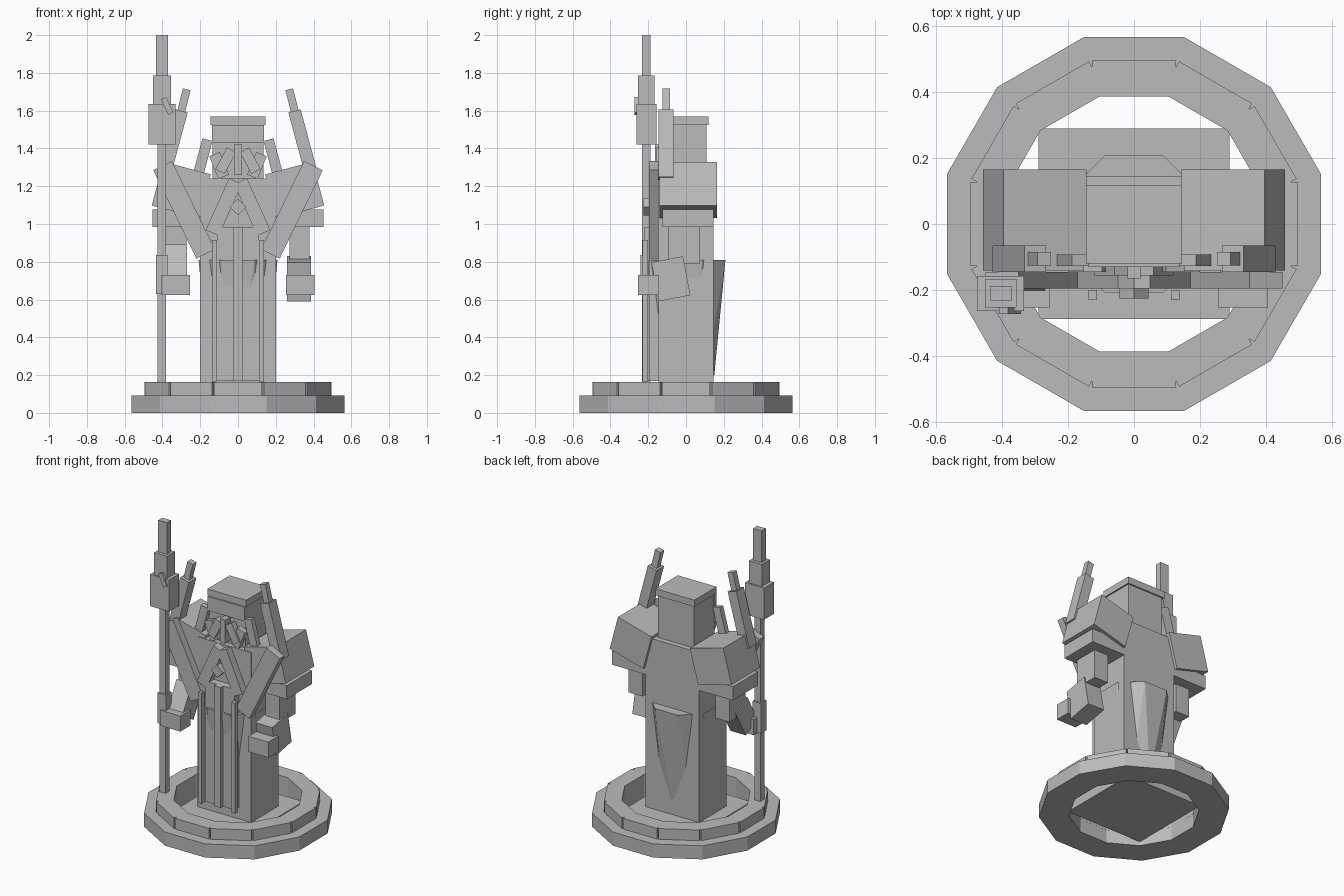
import bpy, bmesh, math
from mathutils import Matrix, Vector

if "Cube" in bpy.data.objects:
    bpy.data.objects.remove(bpy.data.objects["Cube"], do_unlink=True)

stone = bpy.data.materials.new("stone_grey")
stone.use_nodes = True
GREY = (0.5, 0.5, 0.5, 1)
stone.diffuse_color = GREY
stone.node_tree.nodes["Principled BSDF"].inputs["Base Color"].default_value = GREY


def finish(name, bm):
    bmesh.ops.recalc_face_normals(bm, faces=bm.faces)
    mesh = bpy.data.meshes.new(name)
    bm.to_mesh(mesh)
    bm.free()
    mesh.materials.append(stone)
    obj = bpy.data.objects.new(name, mesh)
    bpy.context.collection.objects.link(obj)
    return obj


def block(name, centre, size, tilt=0, axis='Y'):
    """Box by centre and size, tilted by degrees about one axis."""
    bm = bmesh.new()
    bmesh.ops.create_cube(bm, size=1)
    m = (Matrix.Translation(centre) @ Matrix.Rotation(math.radians(tilt), 4, axis)
         @ Matrix.Diagonal((*size, 1)))
    bmesh.ops.transform(bm, matrix=m, verts=bm.verts)
    return finish(name, bm)


def span(name, x, y, z):
    """Box by its limits on each axis."""
    lims = (x, y, z)
    return block(name, [(a + b) / 2 for a, b in lims], [b - a for a, b in lims])


def pair(name, centre, size, tilt=0):
    """Left and right mirrored boxes, tilted in the front plane."""
    for side, s in (("left", 1), ("right", -1)):
        block(f"{side}_{name}", (s * centre[0], *centre[1:]), size, s * tilt)


def circle(bm, radius, z, count, turn):
    return [bm.verts.new((radius * math.cos(a), radius * math.sin(a), z))
            for a in (math.tau * (i + turn) / count for i in range(count))]


# Base: twelve-sided ring, ring of blocks on top, square floor plate
bm = bmesh.new()
loops = [circle(bm, r, z, 12, 0.5) for r, z in
         ((0.585, 0), (0.585, 0.092), (0.4, 0.092), (0.4, 0))]
for k in range(4):
    a, b = loops[k], loops[(k + 1) % 4]
    for i in range(12):
        j = (i + 1) % 12
        bm.faces.new((a[i], a[j], b[j], b[i]))
finish("base_ring", bm)

for i in range(12):
    a = math.tau * i / 12
    block(f"base_block_{i + 1}", (0.44 * math.cos(a), 0.44 * math.sin(a), 0.127),
          (0.108, 0.254, 0.075), math.degrees(a), 'Z')
span("floor_plate", (-0.288, 0.288), (-0.287, 0.289), (0.03, 0.09))

# Robe body and flared skirt whose corners poke through it
span("robe_body", (-0.2, 0.2), (-0.145, 0.145), (0.08, 1.24))
bm = bmesh.new()
upper = circle(bm, 0.226, 0.81, 8, 0.5)
lower = circle(bm, 0.15, 0.2, 8, 0)
for i in range(8):
    j = (i + 1) % 8
    bm.faces.new((upper[i], upper[j], lower[j]))
    bm.faces.new((upper[i], lower[j], lower[i]))
bm.faces.new(upper)
bm.faces.new(lower)
finish("waist_flare", bm)

# Front robe panel and trims
span("front_panel", (-0.11, 0.11), (-0.195, -0.14), (0.17, 0.985))
span("panel_centre_strip", (-0.024, 0.024), (-0.22, -0.19), (0.17, 0.985))
pair("panel_edge_strip", (0.125, -0.215, 0.54), (0.026, 0.03, 0.75))
pair("lapel", (0.285, -0.17, 1.075), (0.11, 0.05, 0.52), 26)
pair("chest_flap", (0.075, -0.17, 1.09), (0.075, 0.05, 0.3), -24)
block("chest_gem", (0, -0.205, 1.09), (0.062, 0.04, 0.062), 45)

# Head, cap and face
span("head", (-0.135, 0.135), (-0.11, 0.108), (1.24, 1.53))
span("cap", (-0.145, 0.145), (-0.12, 0.118), (1.525, 1.57))
span("brow", (-0.138, 0.138), (-0.13, -0.1), (1.43, 1.525))
span("nose", (-0.02, 0.02), (-0.165, -0.1), (1.26, 1.42))
pair("moustache", (0.065, -0.135, 1.335), (0.055, 0.04, 0.13), -28)
pair("beard_side", (0.1, -0.125, 1.31), (0.06, 0.04, 0.13), 22)
pair("collar", (0.19, -0.11, 1.34), (0.055, 0.035, 0.22), -15)

# Shoulders, horns and upper arms
pair("shoulder", (0.3, 0.012, 1.18), (0.26, 0.305, 0.24), -15)
pair("shoulder_horn", (0.347, -0.105, 1.42), (0.067, 0.08, 0.37), -15)
pair("horn_tip", (0.287, -0.105, 1.65), (0.042, 0.04, 0.13), -14)
pair("sleeve_band", (0.325, 0.01, 1.03), (0.255, 0.27, 0.092))
pair("upper_arm", (0.325, -0.01, 0.9), (0.105, 0.17, 0.22))

# Forearms and hands
block("left_forearm", (0.323, -0.08, 0.71), (0.125, 0.17, 0.21), 11, 'X')
span("left_hand", (0.255, 0.405), (-0.253, -0.145), (0.625, 0.73))
block("right_forearm", (-0.327, -0.1, 0.765), (0.115, 0.14, 0.21), -30, 'X')
span("right_hand", (-0.405, -0.255), (-0.253, -0.145), (0.625, 0.73))

# Staff, stacked from the grip to the tip
STAFF_X, STAFF_Y = -0.403, -0.21
for name, w, d, lo, hi in (
        ("staff_shaft", 0.044, 0.044, 0.09, 1.45),
        ("staff_grip", 0.062, 0.06, 0.63, 0.835),
        ("staff_head", 0.142, 0.106, 1.42, 1.635),
        ("staff_neck", 0.096, 0.086, 1.63, 1.785),
        ("staff_tip", 0.064, 0.044, 1.78, 2.0)):
    block(name, (STAFF_X, STAFF_Y, (lo + hi) / 2), (w, d, hi - lo))
block("staff_shard", (-0.375, -0.26, 1.625), (0.03, 0.025, 0.09), -25)
